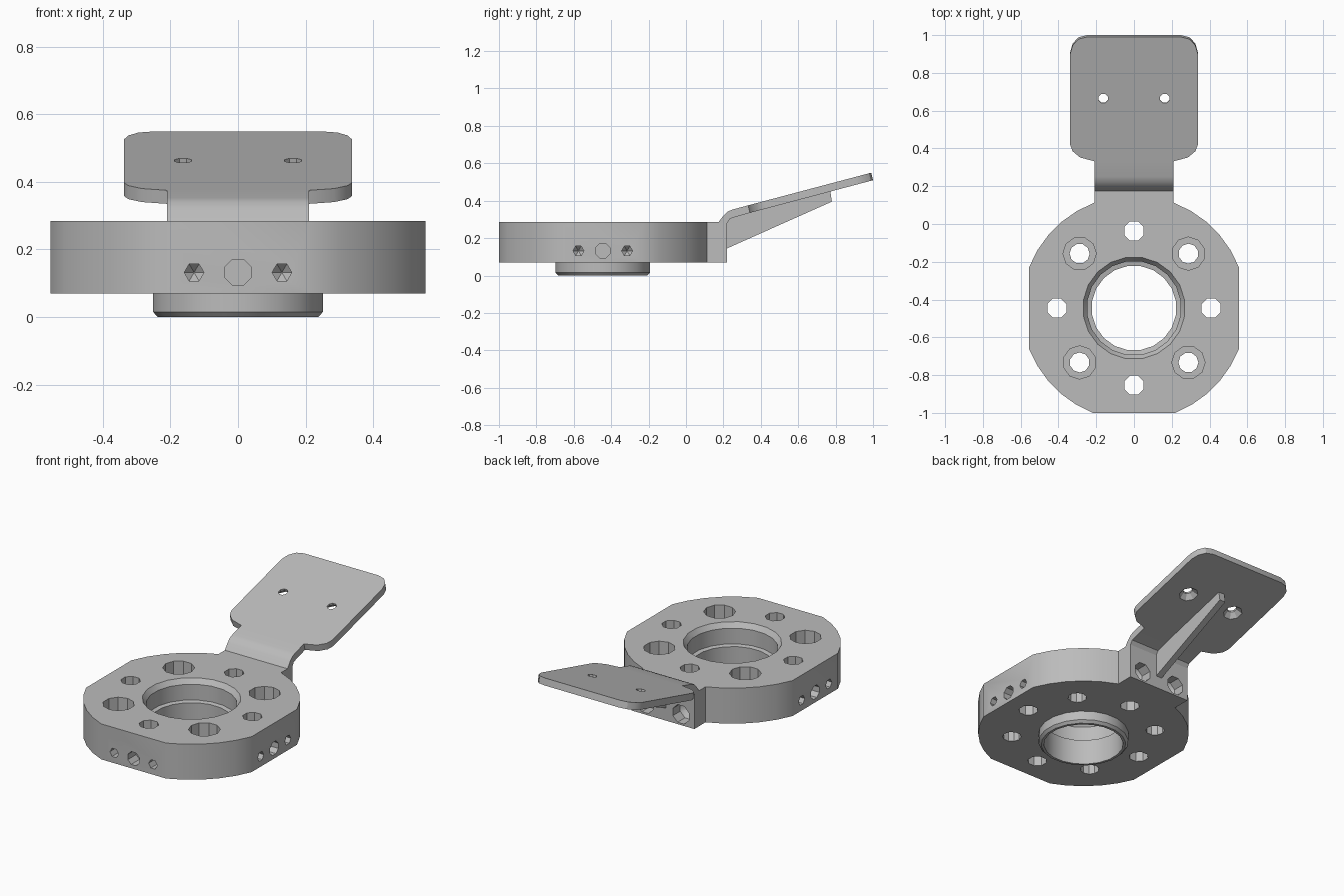
import bpy, bmesh, math
from mathutils import Matrix, Vector

cube = bpy.data.objects.get("Cube")
if cube:
    bpy.data.objects.remove(cube, do_unlink=True)

metal = bpy.data.materials.new("brushed grey metal")
metal.use_nodes = True
GREY = (0.5, 0.5, 0.5, 1)
metal.diffuse_color = GREY
metal.node_tree.nodes["Principled BSDF"].inputs["Base Color"].default_value = GREY

CY = -0.445          # centre of the ring
BOTTOM, TOP = 0.07, 0.285


def finish(bm, name):
    bmesh.ops.recalc_face_normals(bm, faces=bm.faces)
    mesh = bpy.data.meshes.new(name)
    bm.to_mesh(mesh)
    bm.free()
    mesh.materials.append(metal)
    ob = bpy.data.objects.new(name, mesh)
    bpy.context.collection.objects.link(ob)
    return ob


def prism(name, points, offset):
    bm = bmesh.new()
    face = bm.faces.new([bm.verts.new(p) for p in points])
    ext = bmesh.ops.extrude_face_region(bm, geom=[face], use_keep_orig=True)
    moved = [v for v in ext["geom"] if isinstance(v, bmesh.types.BMVert)]
    bmesh.ops.translate(bm, verts=moved, vec=offset)
    return finish(bm, name)


def lathe(bm, rings, sides, matrix):
    """Closed turned solid from (radius, height) rings."""
    loops = []
    for r, z in rings:
        loops.append([bm.verts.new(matrix @ Vector((
            r * math.cos(math.tau * (i + 0.5) / sides),
            r * math.sin(math.tau * (i + 0.5) / sides), z))) for i in range(sides)])
    for a, b in zip(loops, loops[1:]):
        for i in range(sides):
            j = (i + 1) % sides
            bm.faces.new((a[i], a[j], b[j], b[i]))
    bm.faces.new(loops[0])
    bm.faces.new(loops[-1])


def combine(ob, other, operation):
    mod = ob.modifiers.new(operation, "BOOLEAN")
    mod.operation, mod.object, mod.solver = operation, other, "EXACT"
    bpy.context.view_layer.objects.active = ob
    bpy.ops.object.modifier_apply(modifier=mod.name)
    bpy.data.objects.remove(other, do_unlink=True)


def at(x, y, z=0):
    return Matrix.Translation((x, y, z))


def mirrored(half):
    return half + [(-x, y) for x, y in reversed(half)]


# Ring body: rounded outline with flats, plus the square neck at the back
def arc(a0, a1, steps):
    angles = [math.radians(a0 + (a1 - a0) * i / steps) for i in range(steps + 1)]
    return [(0.596 * math.cos(a), CY + 0.596 * math.sin(a)) for a in angles]

outline = mirrored(arc(-68.6, -21.4, 5) + arc(21.4, 69.4, 5) + [(0.21, 0.22)])
body = prism("ring_body", [(x, y, BOTTOM) for x, y in outline], (0, 0, TOP - BOTTOM))

# Chamfered boss under the ring
bm = bmesh.new()
lathe(bm, [(0.24, 0), (0.255, 0.015), (0.255, 0.12)], 20, at(0, CY))
combine(body, finish(bm, "boss"), "UNION")

# Stepped bore and bolt holes
bm = bmesh.new()
lathe(bm, [(0.282, 0.3), (0.25, 0.255), (0.25, 0.16), (0.225, 0.155), (0.225, -0.05)],
      20, at(0, CY))
for k in range(4):
    turn = at(0, CY) @ Matrix.Rotation(k * math.pi / 2, 4, "Z")
    lathe(bm, [(0.055, 0.4), (0.055, 0)], 8, turn @ at(0.408, 0))
    lathe(bm, [(0.088, 0.4), (0.088, 0.16), (0.053, 0.16), (0.053, 0)], 10,
          turn @ at(0.288, 0.288))
    # Blind holes on the three flats
    if k != 1:
        side = turn @ at(0.555, 0, 0.132) @ Matrix.Rotation(math.pi / 2, 4, "Y")
        lathe(bm, [(0.042, 0.1), (0.042, -0.08)], 8, side)
        for s in (-0.13, 0.13):
            lathe(bm, [(0.029, 0.1), (0.029, -0.06), (0.002, -0.085)], 6, side @ at(0, s))
# Blind holes in the back of the neck
for s in (-0.12, 0.12):
    lathe(bm, [(0.058, 0.1), (0.058, -0.07), (0.002, -0.11)], 8,
          at(s, 0.22, 0.135) @ Matrix.Rotation(-math.pi / 2, 4, "X"))
combine(body, finish(bm, "hole_cutter"), "DIFFERENCE")

# Bent arm rising from the neck
profile = [(0.17, 0.28), (0.2, 0.32), (0.222, 0.342), (0.25, 0.353), (0.335, 0.376),
           (0.345, 0.336), (0.26, 0.312), (0.235, 0.303), (0.22, 0.28)]
arm = prism("bent_arm", [(-0.21, y, z) for y, z in profile], (0.42, 0, 0))

# Tilted mounting plate with rounded corners
half = [(0.21, 0.332), (0.285, 0.352), (0.325, 0.385), (0.338, 0.42), (0.338, 0.9),
        (0.325, 0.945), (0.295, 0.978), (0.25, 0.99)]
SLOPE = 0.265


def plate_z(y):
    return 0.376 + SLOPE * (y - 0.335)

plate = prism("mounting_plate", [(x, y, plate_z(y)) for x, y in mirrored(half)],
              (0, 0.01, -0.04))

# Countersunk screw holes, opening wider underneath
bm = bmesh.new()
tilt = Matrix.Rotation(math.atan(SLOPE), 4, "X")
for s in (-0.163, 0.163):
    lathe(bm, [(0.027, 0.05), (0.027, -0.012), (0.055, -0.041), (0.055, -0.08)], 8,
          at(s, 0.665, plate_z(0.665)) @ tilt)
combine(plate, finish(bm, "screw_cutter"), "DIFFERENCE")

# Thin rib bracing the plate from below
rib = prism("support_rib", [(-0.02, y, z) for y, z in
                            [(0.215, 0.143), (0.78, 0.395), (0.77, 0.46), (0.33, 0.345),
                             (0.215, 0.31)]], (0.04, 0, 0))

for ob in (body, arm, plate, rib):
    bpy.ops.object.select_all(action="DESELECT")
    ob.select_set(True)
    bpy.context.view_layer.objects.active = ob
    bpy.ops.object.shade_smooth_by_angle(angle=math.radians(30))
